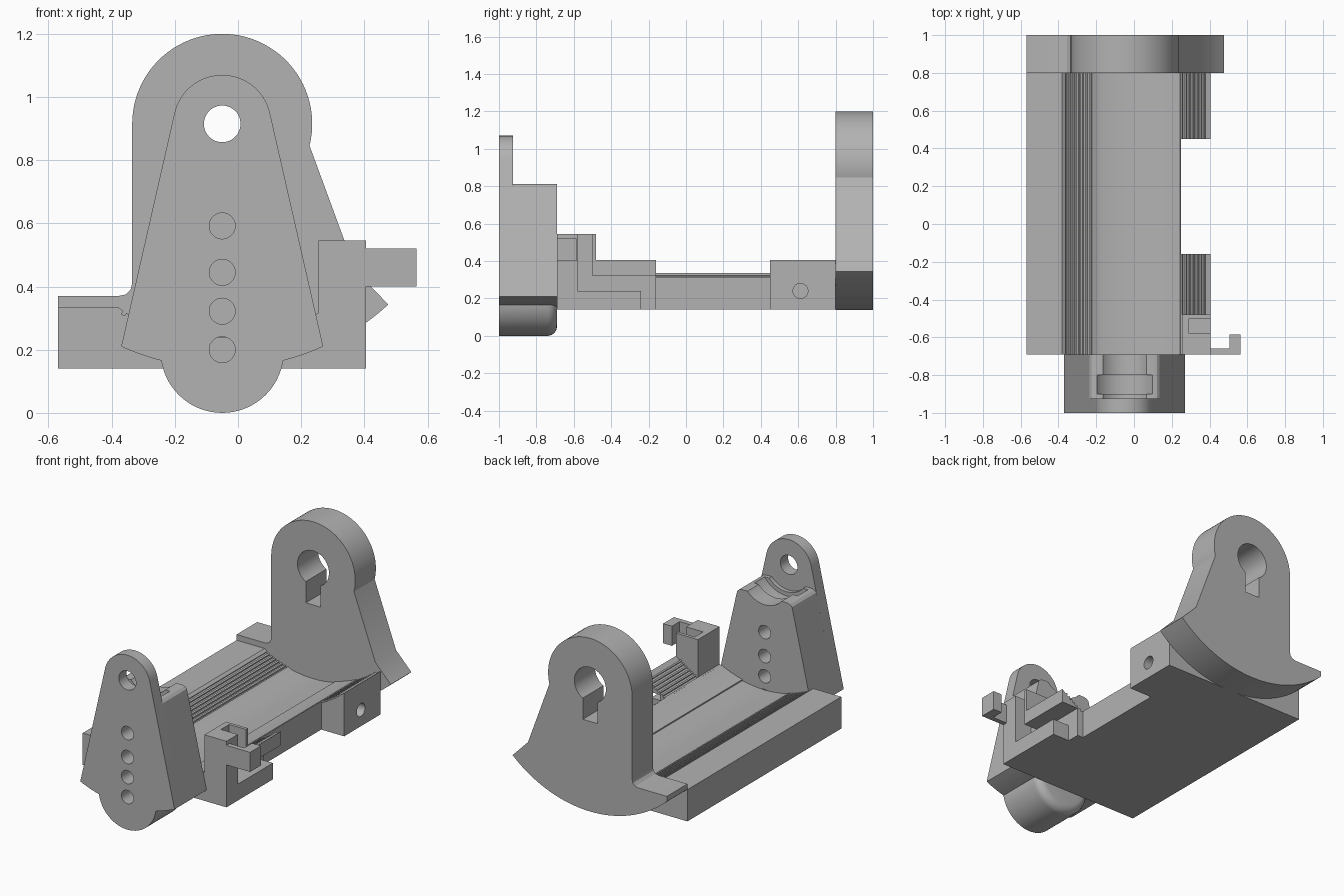
import bpy, bmesh
from math import sin, cos, radians
from mathutils import Matrix

if "Cube" in bpy.data.objects:
    bpy.data.objects.remove(bpy.data.objects["Cube"], do_unlink=True)

grey = bpy.data.materials.new("light grey plastic")
grey.use_nodes = True
grey.diffuse_color = (0.45, 0.45, 0.45, 1)
grey.node_tree.nodes["Principled BSDF"].inputs["Base Color"].default_value = grey.diffuse_color

CX, CZ = -0.05, 0.915      # shared bore axis
FRONT, ARM_BACK = -1.0, -0.69
PLATE, REAR = 0.8, 1.0


def arc(r, a0, a1, n=32, cx=CX, cz=CZ):
    angles = [radians(a0 + (a1 - a0) * i / n) for i in range(n + 1)]
    return [(cx + r * cos(a), cz + r * sin(a)) for a in angles]


def finish(name, bm):
    bmesh.ops.recalc_face_normals(bm, faces=bm.faces)
    mesh = bpy.data.meshes.new(name)
    bm.to_mesh(mesh)
    bm.free()
    mesh.materials.append(grey)
    obj = bpy.data.objects.new(name, mesh)
    bpy.context.collection.objects.link(obj)
    return obj


def prism(name, pts, y0, y1):
    """Extrude an x-z outline along y."""
    bm = bmesh.new()
    face = bm.faces.new([bm.verts.new((x, y0, z)) for x, z in pts])
    new = bmesh.ops.extrude_face_region(bm, geom=[face])["geom"]
    bmesh.ops.translate(bm, vec=(0, y1 - y0, 0),
                        verts=[v for v in new if isinstance(v, bmesh.types.BMVert)])
    return finish(name, bm)


def box(name, x0, x1, y0, y1, z0, z1):
    return prism(name, [(x0, z0), (x1, z0), (x1, z1), (x0, z1)], y0, y1)


def bore(r, z, y0, y1):
    return prism("bore_cutter", arc(r, 0, 352.5, 47, CX, z), y0, y1)


def select(obj):
    bpy.ops.object.select_all(action='DESELECT')
    obj.select_set(True)
    bpy.context.view_layer.objects.active = obj


def combine(obj, others, operation='DIFFERENCE'):
    for other in others:
        select(obj)
        mod = obj.modifiers.new("bool", 'BOOLEAN')
        mod.operation, mod.solver, mod.object = operation, 'EXACT', other
        bpy.ops.object.modifier_apply(modifier=mod.name)
        bpy.data.objects.remove(other, do_unlink=True)


# Rear plate with sector foot and keyed bore
outline = (arc(0.285, -14, 180, 48)
           + [(-0.335, 0.41), (-0.34, 0.39), (-0.355, 0.375), (-0.38, 0.37), (-0.57, 0.37)]
           + arc(0.777, -132, -47.4, 40) + [(0.372, 0.45)])
rear_plate = prism("rear_plate", outline, PLATE, REAR)
combine(rear_plate, [bore(0.107, CZ, 0.7, 1.1),
                     box("key_cutter", CX - 0.05, CX + 0.05, 0.7, 1.1, 0.69, CZ)])

# Cradle base: concave ribbed trough
trough = [(0.405, 0.405)]
for a in range(-50, -63, -2):
    trough += arc(0.682, a, a - 1, 1) + arc(0.672, a - 1.1, a - 1.9, 1)
trough += arc(0.67, -64, -77, 5) + arc(0.677, -77.2, -103, 10)
for a in range(-104, -117, -2):
    trough += arc(0.672, a, a - 0.9, 1) + arc(0.682, a - 1, a - 1.9, 1)
cradle = prism("cradle_base", [(-0.57, 0.14), (0.405, 0.14)] + trough
               + [(-0.362, 0.322), (-0.38, 0.335), (-0.57, 0.335)], ARM_BACK, PLATE)
combine(cradle, [box("side_cutter", 0.25, 0.5, -0.16, 0.45, 0, 0.6)])

# Screw hole in the rear lug
bm = bmesh.new()
bmesh.ops.create_cone(bm, cap_ends=True, segments=32, radius1=0.04, radius2=0.04, depth=0.3,
                      matrix=Matrix.Translation((0.4, 0.612, 0.24)) @ Matrix.Rotation(radians(90), 4, 'Y'))
combine(cradle, [finish("screw_cutter", bm)])

# Cable clip block with its routed channel
combine(cradle, [box("clip_block", 0.255, 0.405, ARM_BACK, -0.48, 0.14, 0.545)], 'UNION')
combine(cradle, [box("slot_cutter", 0.29, 0.5, -0.58, -0.5, 0.24, 0.6),
                 box("channel_cutter", 0.29, 0.5, -0.58, -0.1, 0.24, 0.32),
                 box("exit_cutter", 0.29, 0.5, -0.24, -0.1, 0.1, 0.3)])

# Hook on the clip
prong = box("clip_hook", 0.4, 0.565, ARM_BACK, -0.66, 0.4, 0.52)
combine(prong, [box("hook_tip", 0.505, 0.565, ARM_BACK, -0.585, 0.4, 0.52)], 'UNION')

# Front arm: thin full-height face and thicker body with a saddle
foot = arc(0.774, -114.4, -65.6, 24)
arm = prism("front_arm", arc(0.155, 12.8, 167.2, 40) + foot, FRONT, -0.925)
shoulder = [(0.142, 0.77), (0.136, 0.795), (0.122, 0.808), (0.105, 0.812)]
mirrored = [(2 * CX - x, z) for x, z in reversed(shoulder)]
body = prism("arm_body", shoulder + mirrored + foot, -0.925, ARM_BACK)
combine(body, [bore(0.155, CZ, -0.95, -0.6), bore(0.18, CZ, -0.9, -0.8)])

# Rounded foot below the arm, softened at its rear edge
bm = bmesh.new()
bmesh.ops.create_cone(bm, cap_ends=True, segments=64, radius1=0.195, radius2=0.195,
                      depth=ARM_BACK - FRONT,
                      matrix=Matrix.Translation((CX, (FRONT + ARM_BACK) / 2, 0.195))
                      @ Matrix.Rotation(radians(90), 4, 'X'))
rim = [e for e in bm.edges if all(v.co.y > ARM_BACK - 0.01 for v in e.verts)]
bmesh.ops.bevel(bm, geom=rim, offset=0.05, segments=6, profile=0.5, affect='EDGES')
boss = finish("arm_foot", bm)
combine(arm, [body, boss], 'UNION')
combine(arm, [bore(0.058, CZ, -1.1, -0.9)]
        + [bore(0.041, z, -1.1, -0.6) for z in (0.2, 0.322, 0.445, 0.592)])

for obj in (rear_plate, cradle, prong, arm):
    select(obj)
    bpy.ops.object.shade_smooth_by_angle(angle=radians(25))
